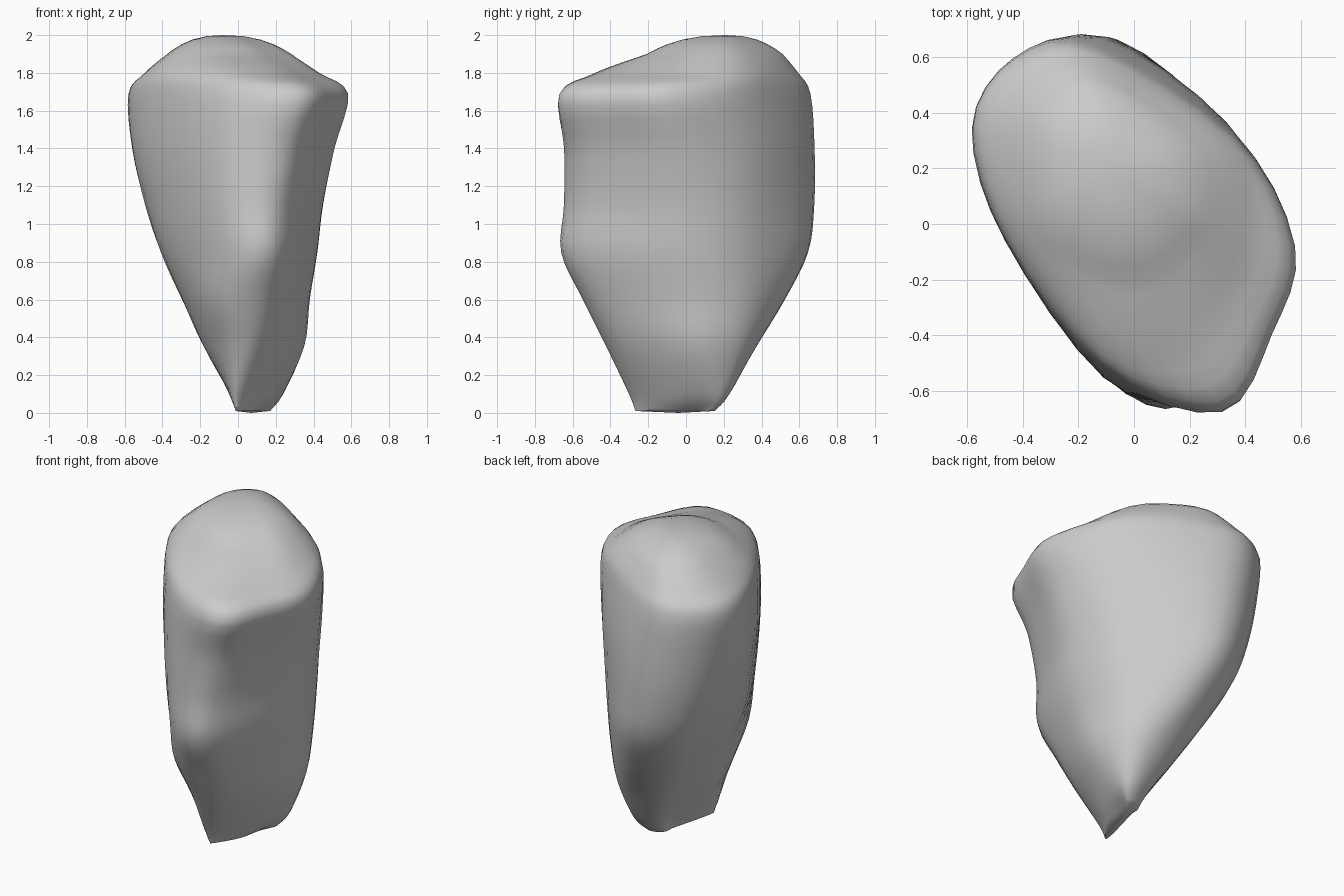
import bpy
import bmesh
from mathutils import Vector

STEPS = 4  # subdivisions between neighbouring control points

cube = bpy.data.objects.get("Cube")
if cube:
    bpy.data.objects.remove(cube, do_unlink=True)

# Cross-sections in hundredths: height, then x, y of the front ridge, right
# corner, back right, back, left, left flank and front flank
SECTIONS = [
    (1, 0, -26, 13, 6, 17, 14, 12, 15, 6, 5, 2, -10, -1, -23),
    (10, 2, -29, 23, 8, 23, 20, 15, 23, 2, 8, -4, -9, -4, -27),
    (35, 9, -41, 35, 6, 29, 28, 14, 37, -14, 16, -18, -8, -8, -36),
    (60, 14, -53, 38, 4, 30, 33, 5, 52, -28, 22, -28, -6, -12, -47),
    (85, 17, -65, 42, 2, 31, 35, -3, 64, -40, 27, -37, -6, -10, -54),
    (110, 19, -63, 45, 1, 32, 36, -8, 67, -49, 29, -42, -6, -11, -55),
    (140, 25, -63, 51, -2, 33, 37, -12, 67, -56, 30, -46, -6, -11, -55),
    (169, 32, -67, 58, -8, 36, 32, -15, 64, -58, 35, -46, -6, -11, -52),
    (180, 18, -46, 43, -3, 32, 31, -13, 58, -49, 32, -43, -5, -12, -43),
    (190, 6, -20, 28, 4, 22, 28, -10, 50, -37, 30, -34, 0, -14, -18),
]


def spline(a, b, c, d, t):
    """Smooth blend from b to c."""
    return 0.5 * (2 * b + (c - a) * t + (2 * a - 5 * b + 4 * c - d) * t ** 2
                  + (3 * b - a - 3 * c + d) * t ** 3)


def refine(points, closed):
    """Round off a row of control points."""
    n = len(points)
    pick = (lambda i: points[i % n]) if closed else (lambda i: points[max(0, min(i, n - 1))])
    row = [spline(pick(i - 1), pick(i), pick(i + 1), pick(i + 2), s / STEPS)
           for i in range(n if closed else n - 1) for s in range(STEPS)]
    return row if closed else row + [points[-1]]


def bulge(a, b, amount):
    """Midpoint of a and b, pushed outward."""
    edge = b - a
    return a.lerp(b, 0.5) + Vector((edge.y, -edge.x, 0)) * amount


def section_ring(section):
    z, *flat = section
    front, right, back_right, back, *left_side = [
        Vector((x, y, z)) / 100 for x, y in zip(flat[::2], flat[1::2])]
    return [front, bulge(front, right, 0.08), right, back_right, back,
            bulge(back, left_side[0], 0.23), *left_side]


# Rounded stone body: columns smoothed upward, then rings smoothed around
columns = [refine(column, False) for column in zip(*map(section_ring, SECTIONS))]
rings = [refine(list(ring), True) for ring in zip(*columns)]

# Domed crown closing towards the peak
peak = Vector((-0.08, 0.21, 2))
rim = rings[-1]
for f in (0.88, 0.74, 0.55, 0.3):
    rings.append([Vector((*peak.lerp(p, f).xy, 2 - 0.1 * f ** 2.4)) for p in rim])

bm = bmesh.new()
grid = [[bm.verts.new(p) for p in ring] for ring in rings]
for low, high in zip(grid, grid[1:]):
    for i in range(len(low)):
        bm.faces.new((low[i - 1], low[i], high[i], high[i - 1]))

# Close the narrow foot and the peak
for ring, tip in ((grid[0], Vector((0.07, -0.04, 0))), (grid[-1], peak)):
    centre = bm.verts.new(tip)
    for i in range(len(ring)):
        bm.faces.new((ring[i - 1], ring[i], centre))
bmesh.ops.recalc_face_normals(bm, faces=bm.faces)

mesh = bpy.data.meshes.new("stone_body")
bm.to_mesh(mesh)
bm.free()
stone = bpy.data.objects.new("stone_body", mesh)
bpy.context.collection.objects.link(stone)

# Plain grey stone
grey = bpy.data.materials.new("stone_grey")
grey.use_nodes = True
colour = (0.6, 0.6, 0.6, 1)
grey.diffuse_color = colour
grey.node_tree.nodes["Principled BSDF"].inputs["Base Color"].default_value = colour
mesh.materials.append(grey)

bpy.ops.object.select_all(action="DESELECT")
stone.select_set(True)
bpy.context.view_layer.objects.active = stone
bpy.ops.object.shade_smooth_by_angle(angle=0.9)
